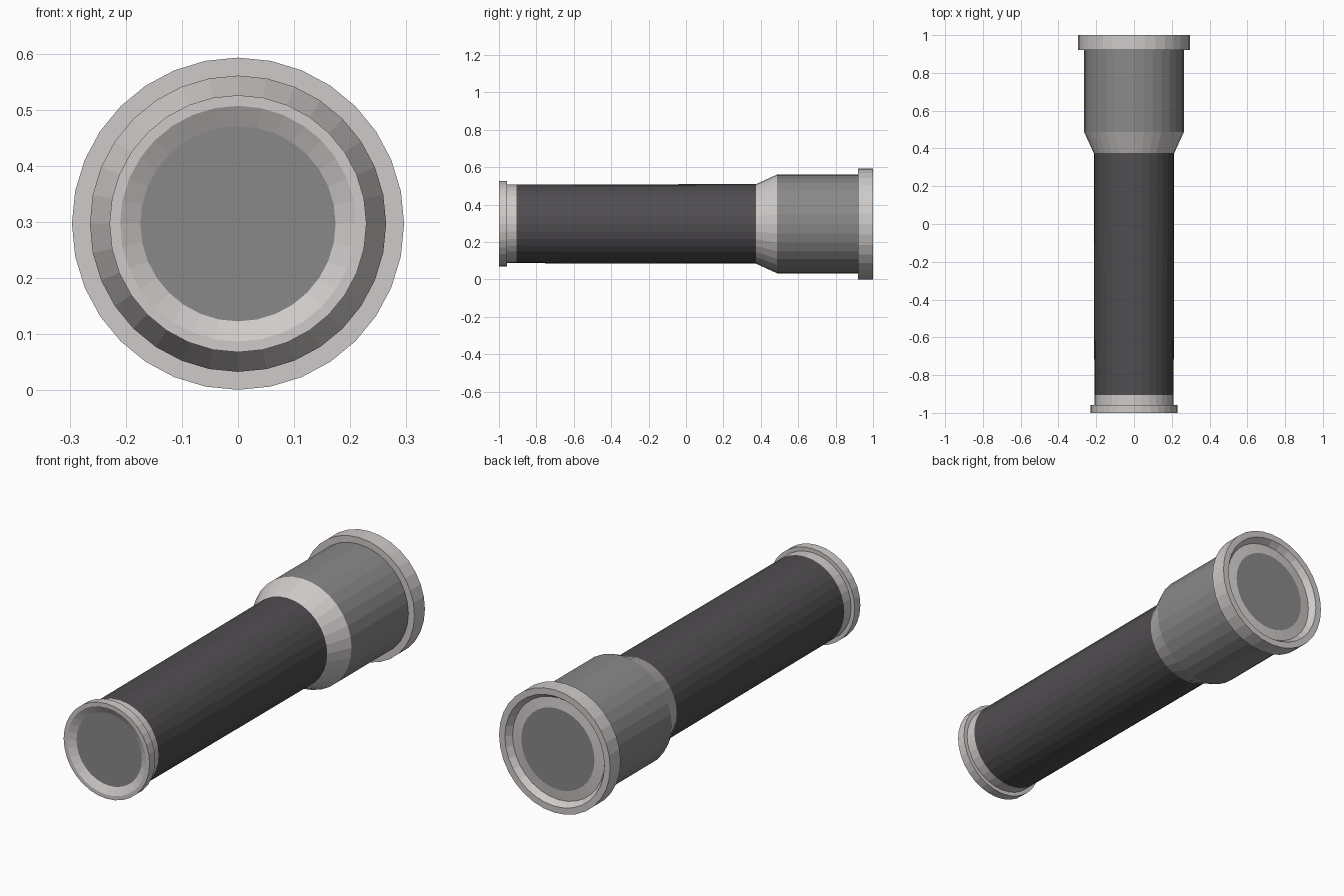
import bpy, bmesh
from math import sin, cos, tau

if "Cube" in bpy.data.objects:
    bpy.data.objects.remove(bpy.data.objects["Cube"])

SIDES, AXIS_Z = 32, 0.297


def material(name, rgb):
    m = bpy.data.materials.new(name)
    m.diffuse_color = (*rgb, 1)
    m.use_nodes = True
    m.node_tree.nodes["Principled BSDF"].inputs["Base Color"].default_value = m.diffuse_color
    return m


dark = material("dark_grip", (0.08, 0.075, 0.08))
grey = material("mid_grey", (0.25, 0.25, 0.25))
light = material("light_metal", (0.62, 0.59, 0.58))


def lathe(name, profile, mat):
    """Turn (y, radius) points around the long axis; radius 0 closes an end."""
    bm = bmesh.new()
    rings = []
    for y, r in profile:
        n = SIDES if r else 1
        rings.append([bm.verts.new((r * sin(tau * i / SIDES), y, AXIS_Z + r * cos(tau * i / SIDES)))
                      for i in range(n)])
    for a, b in zip(rings, rings[1:]):
        for i in range(SIDES):
            j = (i + 1) % SIDES
            if len(a) == 1:
                bm.faces.new((a[0], b[j], b[i]))
            elif len(b) == 1:
                bm.faces.new((a[i], a[j], b[0]))
            else:
                bm.faces.new((a[i], a[j], b[j], b[i]))
    bmesh.ops.recalc_face_normals(bm, faces=bm.faces)
    me = bpy.data.meshes.new(name)
    bm.to_mesh(me)
    bm.free()
    me.materials.append(mat)
    ob = bpy.data.objects.new(name, me)
    bpy.context.collection.objects.link(ob)
    return ob


# Tail cap: dished face, flange and neck, with a button in the dish
lathe("tail_cap", [(-0.98, 0.174), (-1, 0.21), (-1, 0.229), (-0.957, 0.229),
                   (-0.957, 0.21), (-0.905, 0.21)], light)
lathe("tail_button", [(-0.98, 0), (-0.98, 0.174)], grey).data.flip_normals()

# Grip tube
lathe("grip", [(-0.905, 0.21), (0.375, 0.213)], dark)

# Flared collar and head
lathe("collar", [(0.375, 0.213), (0.487, 0.264)], light)
lathe("head", [(0.487, 0.264), (0.92, 0.264)], grey)

# Front rim with stepped recess and lens
lathe("lens_rim", [(0.92, 0.264), (0.92, 0.296), (1, 0.296), (1, 0.265),
                   (0.97, 0.245), (0.975, 0.195)], light)
lathe("lens", [(0.975, 0.195), (0.975, 0)], grey)
